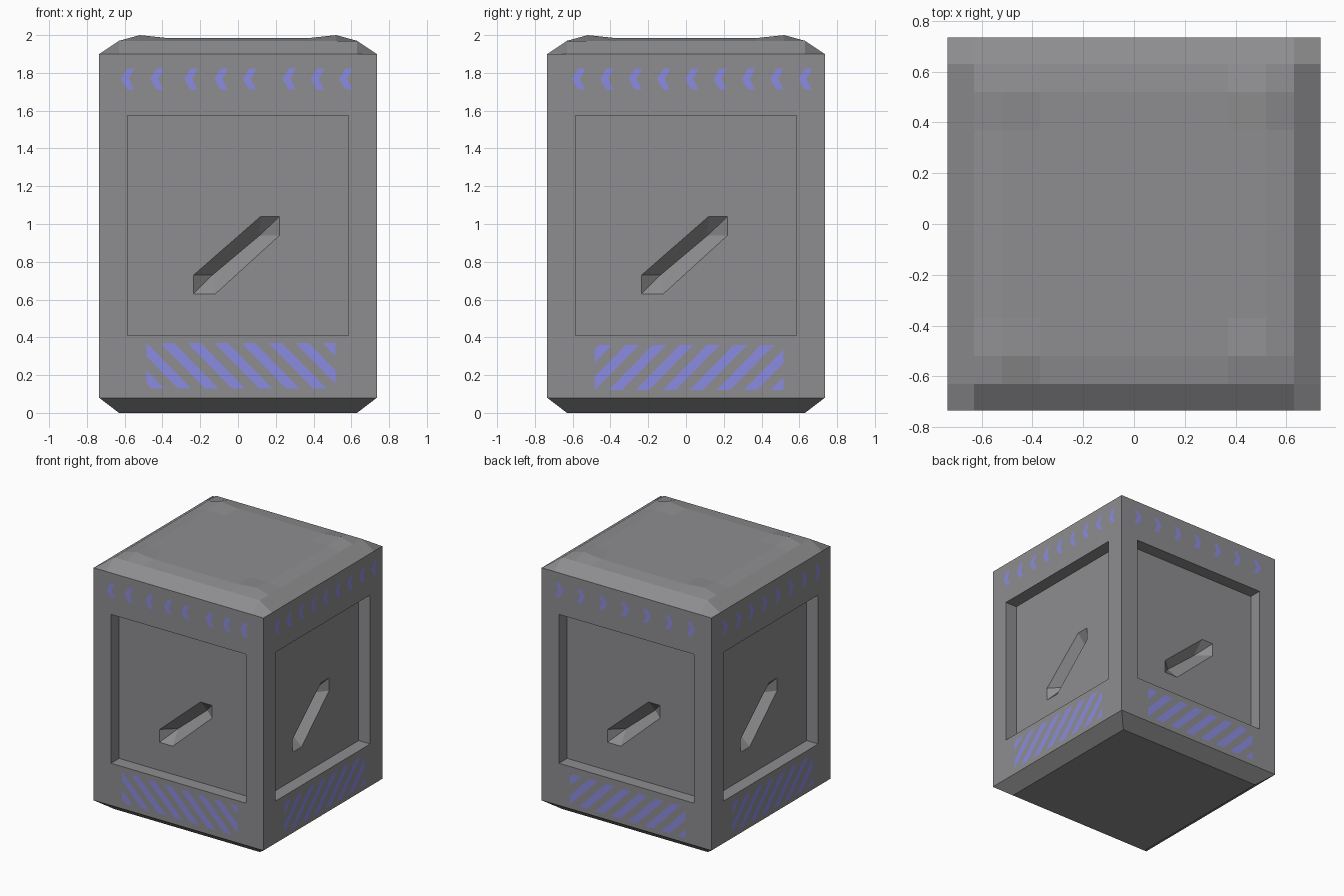
import bpy, bmesh
from math import pi
from mathutils import Matrix, Vector

if "Cube" in bpy.data.objects:
    bpy.data.objects.remove(bpy.data.objects["Cube"])

R = 0.735            # half width of the crate
LO, HI = 0.08, 1.90  # flat height of the side walls


def material(name, rgb):
    m = bpy.data.materials.new(name)
    m.diffuse_color = (*rgb, 1)
    m.use_nodes = True
    m.node_tree.nodes["Principled BSDF"].inputs["Base Color"].default_value = m.diffuse_color
    return m


GREY = material("grey casing", (0.27, 0.27, 0.28))
PURPLE = material("purple paint", (0.26, 0.26, 0.75))


def finish(name, bm, mat):
    me = bpy.data.meshes.new(name)
    bm.to_mesh(me)
    bm.free()
    me.materials.append(mat)
    ob = bpy.data.objects.new(name, me)
    bpy.context.collection.objects.link(ob)
    return ob


def place(side, u, d, z):
    """Point on a side wall: u to the right, d inward, z up."""
    return Matrix.Rotation(side * pi / 2, 3, 'Z') @ Vector((u, d - R, z))


def add_face(bm, pts):
    return bm.faces.new([bm.verts.new(p) for p in pts])


# Casing: side walls with recessed panels and a diagonal V groove
bm = bmesh.new()
grid = [-R, -0.63, -0.52, -0.37, 0.37, 0.52, 0.63, R]
P, PB, PT, DEPTH, GROOVE = 0.585, 0.41, 1.575, 0.10, 0.09
rect = [(-P, PB), (P, PB), (P, PT), (-P, PT)]
hexa = [(-0.235, 0.63), (-0.12, 0.63), (0.22, 0.94),
        (0.22, 1.04), (0.12, 1.04), (-0.235, 0.73)]
v0, v1 = (-0.135, 0.73), (0.115, 0.94)
for s in range(4):
    def flat(pts, d=0.0):
        add_face(bm, [place(s, u, d, z) for u, z in pts])

    A, B, C, D = rect
    # frame around the recess
    flat([(-R, LO), (R, LO), B, A])
    flat([(R, LO), (R, HI), C, B])
    flat([(-R, HI), (-R, LO), A, D])
    flat([D, C] + [(u, HI) for u in reversed(grid)])
    # recess walls
    for a, b in zip(rect, rect[1:] + rect[:1]):
        add_face(bm, [place(s, *p) for p in ((a[0], 0, a[1]), (b[0], 0, b[1]),
                                             (b[0], DEPTH, b[1]), (a[0], DEPTH, a[1]))])
    # recessed panel in two pieces around the groove
    h = hexa
    flat([A, B, C, h[3], h[2], h[1], h[0]], DEPTH)
    flat([A, h[0], h[5], h[4], h[3], C, D], DEPTH)
    # groove walls
    for rim, valley in (((0, 1), [v0]), ((1, 2), [v1, v0]), ((2, 3), [v1]),
                        ((3, 4), [v1]), ((4, 5), [v0, v1]), ((5, 0), [v0])):
        add_face(bm, [place(s, h[i][0], DEPTH, h[i][1]) for i in rim]
                 + [place(s, v[0], DEPTH + GROOVE, v[1]) for v in valley])
    # bottom chamfer
    b = 0.63
    add_face(bm, [place(s, *p) for p in ((-b, R - b, 0), (b, R - b, 0), (R, 0, LO), (-R, 0, LO))])

# Underside
add_face(bm, [(-0.63, -0.63, 0), (-0.63, 0.63, 0), (0.63, 0.63, 0), (0.63, -0.63, 0)])


# Softly chamfered top with raised corners
def top_height(x, y):
    m = max(abs(x), abs(y))
    if m > 0.7:
        return HI
    if m > 0.6:
        return 1.97
    return 2.0 if min(abs(x), abs(y)) > 0.5 else 1.984


for x0, x1 in zip(grid, grid[1:]):
    for y0, y1 in zip(grid, grid[1:]):
        add_face(bm, [(x, y, top_height(x, y)) for x, y in
                      ((x0, y0), (x1, y0), (x1, y1), (x0, y1))])
bmesh.ops.remove_doubles(bm, verts=bm.verts, dist=1e-4)
bmesh.ops.recalc_face_normals(bm, faces=bm.faces)
finish("casing", bm, GREY)

# Painted markings
SIDES = ["front", "right", "back", "left"]
LIFT = -0.004
ROWS = [
    [-0.585, -0.43, -0.25, -0.09, 0.06, 0.27, 0.42, 0.57],
    [-0.57 + 0.15 * i for i in range(9)],
    [-0.58 + 0.19 * i for i in range(7)],
    [-0.57 + 0.163 * i for i in range(8)],
]
POINT = [-1, -1, 1, 1]   # chevron direction on each side
SLANT = [-1, 1, 1, 1]    # hazard stripe slant on each side


def paint(bm, s, pts, flip):
    pts = [place(s, u, LIFT, z) for u, z in pts]
    add_face(bm, pts[::-1] if flip else pts)


for s, side in enumerate(SIDES):
    # row of chevrons
    bm = bmesh.new()
    k = POINT[s]
    for c in ROWS[s]:
        for v in (1, -1):
            z = 1.767
            pts = [(c + k * 0.034, z), (c + k * 0.002, z + v * 0.055),
                   (c - k * 0.036, z + v * 0.055), (c - k * 0.008, z)]
            paint(bm, s, pts, k * v < 0)
    finish(side + "_chevrons", bm, PURPLE)

    # diagonal stripes trimmed to a rectangle
    bm = bmesh.new()
    k = SLANT[s]
    z0, z1 = (0.13, 0.37) if k < 0 else (0.12, 0.36)
    for i in range(-2, 7):
        t = -0.41 + 0.143 * i
        near, far = (z1, z0) if k < 0 else (z0, z1)
        pts = [(t, near), (t + 0.07, near), (t + 0.305, far), (t + 0.235, far)]
        paint(bm, s, pts, k < 0)
    for edge, sign in ((-0.485, -1), (0.515, 1)):
        n = place(s, sign, R, 0)
        bmesh.ops.bisect_plane(bm, geom=bm.verts[:] + bm.edges[:] + bm.faces[:],
                               plane_co=place(s, edge, 0, 0), plane_no=n, clear_outer=True)
    finish(side + "_stripes", bm, PURPLE)
